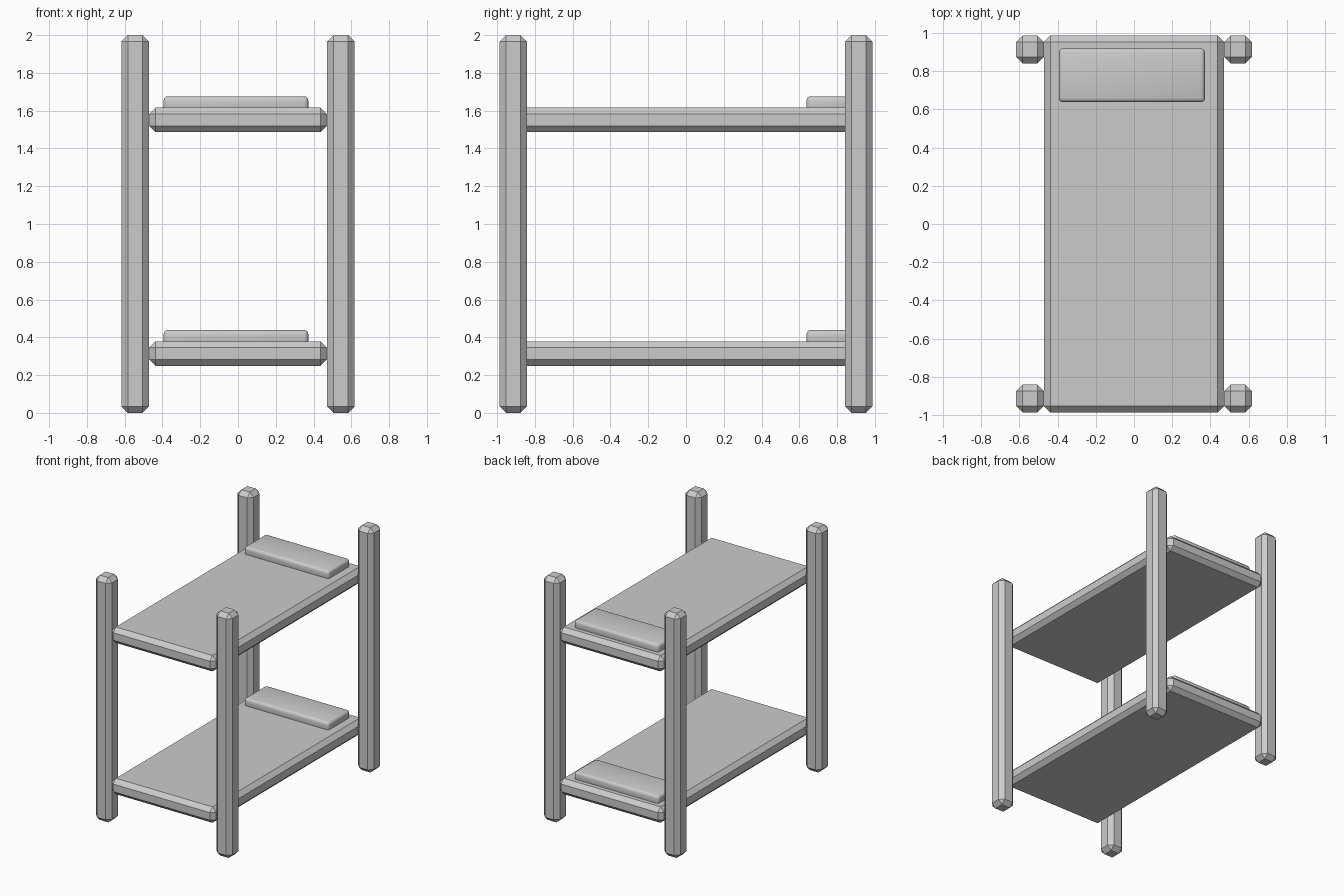
import bpy

if "Cube" in bpy.data.objects:
    bpy.data.objects.remove(bpy.data.objects["Cube"])


def box(name, lo, hi, bevel, segments=1):
    """Box between two corners with bevelled edges."""
    mid = [(a + b) / 2 for a, b in zip(lo, hi)]
    size = [b - a for a, b in zip(lo, hi)]
    bpy.ops.mesh.primitive_cube_add(size=1, location=mid)
    ob = bpy.context.object
    ob.name = name
    ob.scale = size
    bpy.ops.object.transform_apply(location=False, rotation=False, scale=True)
    mod = ob.modifiers.new("bevel", 'BEVEL')
    mod.width = bevel
    mod.segments = segments
    mod.limit_method = 'NONE'
    return ob


# Four corner posts
HALF = 0.0725
for side, sx in (("left", -1), ("right", 1)):
    for end, sy in (("front", -1), ("back", 1)):
        x, y = sx * 0.5445, sy * 0.9145
        box(f"{end}_{side}_post", (x - HALF, y - HALF, 0), (x + HALF, y + HALF, 2), 0.034)

# Two bunks, each a chamfered mattress with a soft pillow resting in it
for level, bottom in (("lower", 0.249), ("upper", 1.486)):
    top = bottom + 0.13
    box(f"{level}_mattress", (-0.471, -0.988, bottom), (0.471, 0.988, top), 0.034)
    pillow = box(f"{level}_pillow", (-0.394, 0.638, top - 0.02), (0.372, 0.92, top + 0.06), 0.022, 3)
    bpy.ops.object.modifier_apply(modifier="bevel")
    bpy.ops.object.shade_smooth_by_angle()
